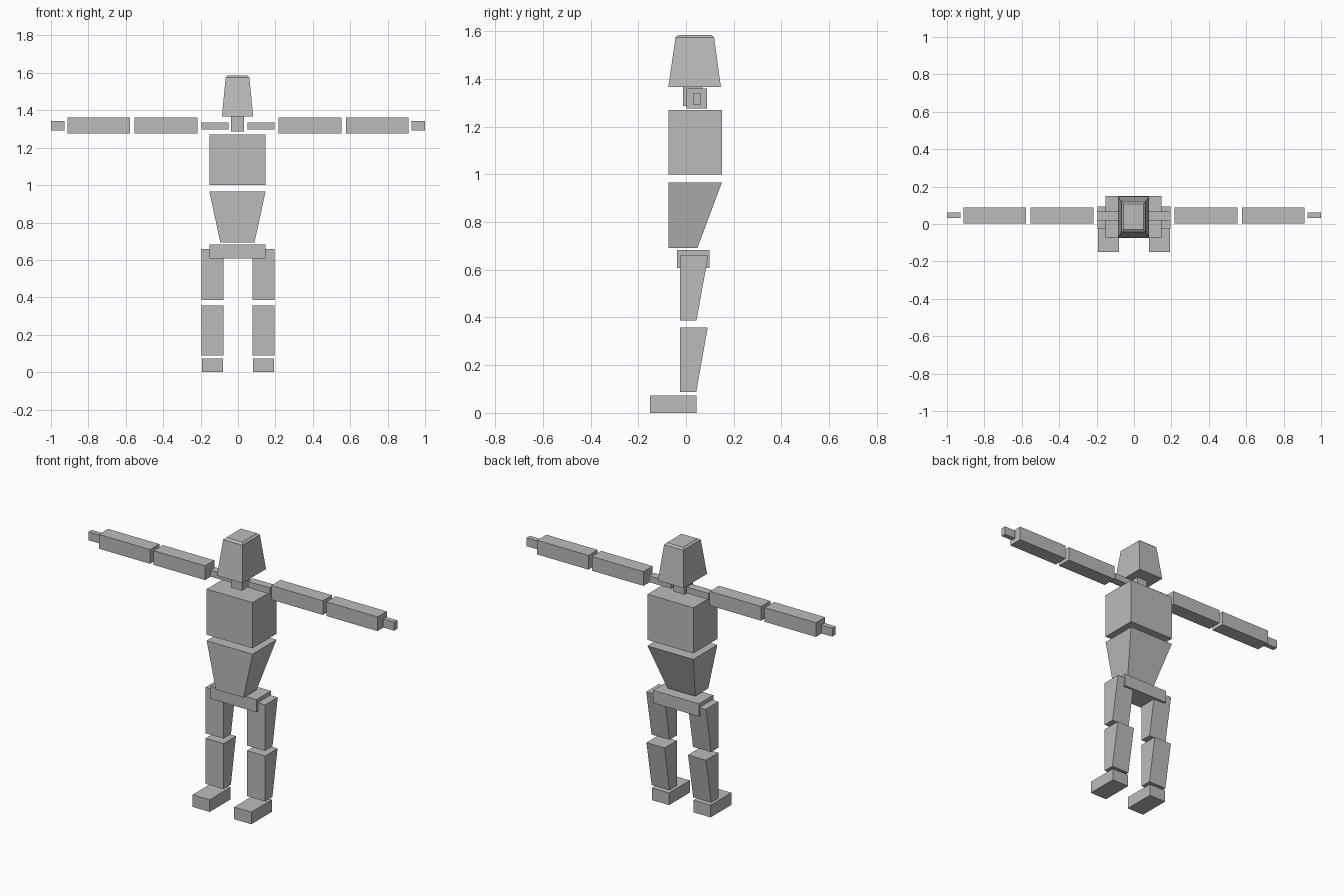
import bpy

# Remove the default cube
cube = bpy.data.objects.get("Cube")
if cube:
    bpy.data.objects.remove(cube, do_unlink=True)

# Single plain grey
grey = bpy.data.materials.new("plain grey")
grey.use_nodes = True
grey.diffuse_color = (0.5, 0.5, 0.5, 1)
grey.node_tree.nodes["Principled BSDF"].inputs["Base Color"].default_value = (0.5, 0.5, 0.5, 1)


def block(name, *rings):
    """Stack rectangular rings (z, x0, x1, y0, y1) from bottom to top into a closed solid."""
    verts, faces = [], [(3, 2, 1, 0)]
    for z, x0, x1, y0, y1 in rings:
        verts += [(x0, y0, z), (x1, y0, z), (x1, y1, z), (x0, y1, z)]
    for r in range(len(rings) - 1):
        for i in range(4):
            a, b = 4 * r + i, 4 * r + (i + 1) % 4
            faces.append((a, b, b + 4, a + 4))
    last = 4 * (len(rings) - 1)
    faces.append(tuple(range(last, last + 4)))
    mesh = bpy.data.meshes.new(name)
    mesh.from_pydata(verts, [], faces)
    mesh.materials.append(grey)
    obj = bpy.data.objects.new(name, mesh)
    bpy.context.collection.objects.link(obj)
    return obj


def pair(name, *rings):
    """Build the left part and its mirrored right twin."""
    block("left_" + name, *rings)
    block("right_" + name, *[(z, -x1, -x0, y0, y1) for z, x0, x1, y0, y1 in rings])


# Head, tapering up to a small chamfered crown
block("head",
      (1.367, -0.086, 0.081, -0.074, 0.146),
      (1.575, -0.066, 0.061, -0.044, 0.118),
      (1.585, -0.055, 0.050, -0.030, 0.107))
block("neck", (1.286, -0.037, 0.033, -0.012, 0.07), (1.367, -0.037, 0.033, -0.012, 0.07))

# Trunk
block("chest", (1.0, -0.153, 0.147, -0.074, 0.15), (1.27, -0.153, 0.147, -0.074, 0.15))
block("abdomen", (0.692, -0.094, 0.088, -0.074, 0.048), (0.965, -0.153, 0.147, -0.074, 0.15))
block("hips", (0.607, -0.153, 0.147, -0.037, 0.098), (0.682, -0.153, 0.147, -0.037, 0.098))

# Arms held straight out to the sides
for name, x0, x1, y0, y1, z0, z1 in (
        ("collarbone", 0.05, 0.194, 0.02, 0.067, 1.297, 1.334),
        ("upper_arm", 0.217, 0.554, 0.002, 0.088, 1.277, 1.361),
        ("forearm", 0.577, 0.912, 0.002, 0.088, 1.277, 1.361),
        ("hand", 0.928, 1.0, 0.031, 0.061, 1.292, 1.342)):
    pair(name, (z0, x0, x1, y0, y1), (z1, x0, x1, y0, y1))

# Legs, with backs that slope in towards the bottom
pair("thigh", (0.387, 0.077, 0.195, -0.025, 0.044), (0.659, 0.077, 0.195, -0.025, 0.093))
pair("shin", (0.088, 0.077, 0.195, -0.025, 0.043), (0.357, 0.077, 0.195, -0.025, 0.091))
pair("foot", (0, 0.08, 0.192, -0.15, 0.044), (0.072, 0.08, 0.192, -0.15, 0.044))
